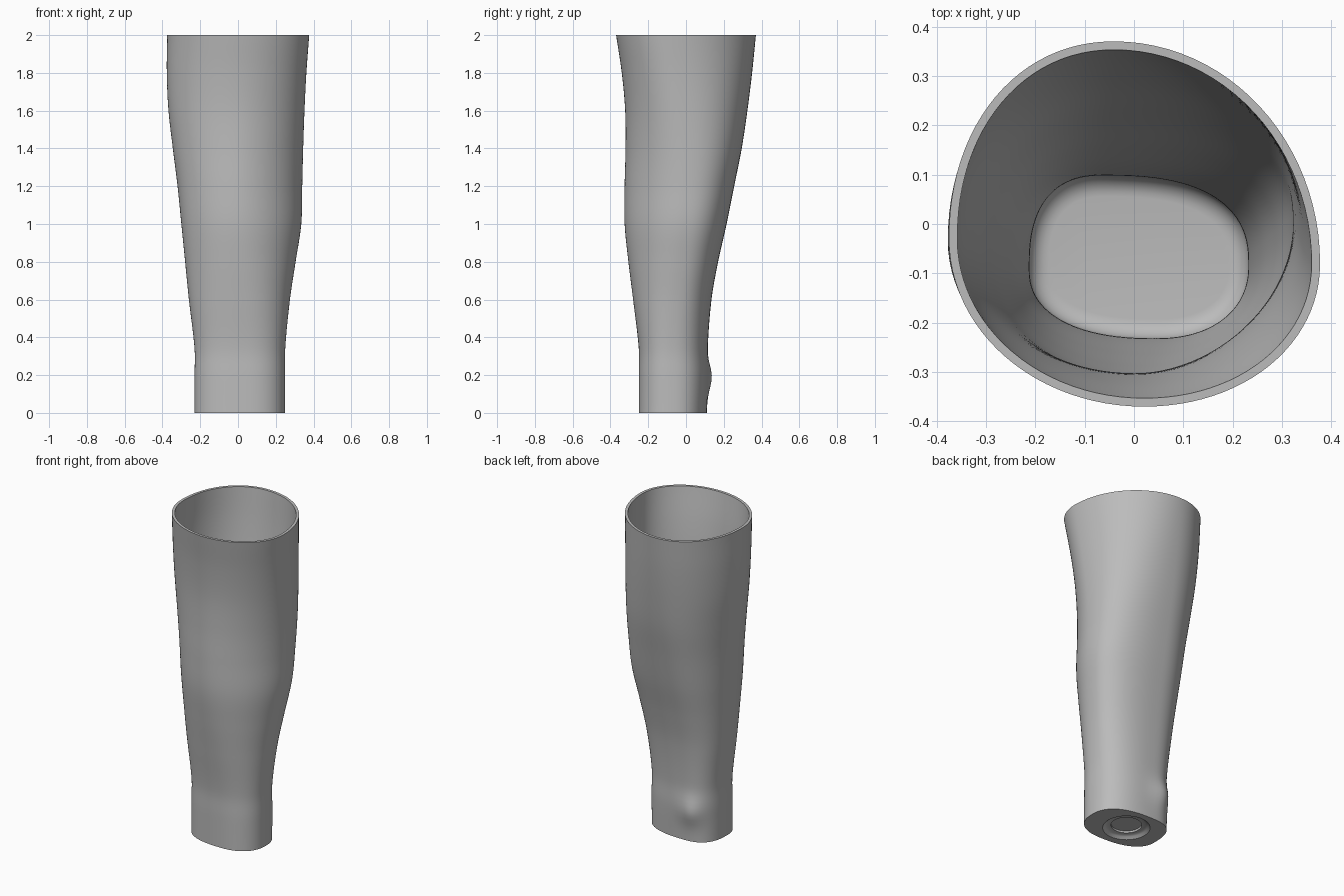
import bpy, bmesh, math

if "Cube" in bpy.data.objects:
    bpy.data.objects.remove(bpy.data.objects["Cube"])

SEGMENTS, LAYERS, WALL, FLOOR = 96, 70, 0.017, 0.05

# Silhouette limits by height: z, left x, right x, front y, back y
LIMITS = [
    (0, -.23, .25, -.25, .11), (.2, -.23, .25, -.25, .118),
    (.34, -.23, .25, -.25, .115), (.6, -.26, .275, -.28, .135),
    (.8, -.28, .305, -.305, .17), (1, -.3, .335, -.325, .215),
    (1.2, -.32, .34, -.325, .255), (1.4, -.345, .345, -.32, .295),
    (1.6, -.368, .352, -.322, .325), (1.8, -.377, .362, -.34, .35),
    (2, -.375, .377, -.37, .37),
]
# Where the limits are touched (y right, x back, y left, x front), then
# the corner fullness of the four quadrants, anticlockwise from back right
CORNERS = [
    (0, -.08, -.05, -.09, .05, 2.5, 2.7, 2.4, 2.3),
    (.4, -.08, -.05, -.09, .04, 2.5, 2.6, 2.3, 2.2),
    (1.25, 0, -.04, -.05, 0, 2.5, 2.1, 2, 1.85),
    (2, -.08, -.04, -.03, .02, 2, 2.1, 2, 2.05),
]


def sample(table, z):
    """Smooth interpolation of the table rows at height z."""
    i = 0
    while i < len(table) - 2 and z > table[i + 1][0]:
        i += 1
    a, b = table[i], table[i + 1]
    before, after = table[max(i - 1, 0)], table[min(i + 2, len(table) - 1)]
    h = b[0] - a[0]
    t = (z - a[0]) / h
    out = []
    for k in range(1, len(a)):
        m0 = (b[k] - before[k]) / (b[0] - before[0]) * h
        m1 = (after[k] - a[k]) / (after[0] - a[0]) * h
        d = b[k] - a[k]
        out.append(a[k] + t * (m0 + t * (3 * d - 2 * m0 - m1 + t * (m0 + m1 - 2 * d))))
    return out


def section(z, inset=0.0):
    """One closed cross-section made of four rounded quadrants."""
    left, right, front, back = sample(LIMITS, z)
    y_right, x_back, y_left, x_front, *full = sample(CORNERS, z)
    points = []
    for s in range(SEGMENTS):
        angle = 2 * math.pi * s / SEGMENTS
        c, n = math.cos(angle), math.sin(angle)
        power = 2 / full[s * 4 // SEGMENTS]
        cx = x_back if n >= 0 else x_front
        cy = y_right if c >= 0 else y_left
        rx = (right if c >= 0 else left) - cx
        ry = (back if n >= 0 else front) - cy
        x = cx + (abs(rx) - inset) * math.copysign(abs(c) ** power, c)
        y = cy + (abs(ry) - inset) * math.copysign(abs(n) ** power, n)
        # ankle knob on the back left corner
        bump = .028 * math.exp(-((x + .1) / .07) ** 2 - ((y - .09) / .07) ** 2
                               - ((z - .19) / .08) ** 2)
        points.append((x - .5 * bump, y + .85 * bump, z))
    return points


def circle(radius, z):
    return [(radius * math.cos(2 * math.pi * s / SEGMENTS),
             -.068 + radius * math.sin(2 * math.pi * s / SEGMENTS), z)
            for s in range(SEGMENTS)]


# Stepped round recess under the base, from its disc out to the base edge
rings = [circle(.088, .03), circle(.088, .018), circle(.112, .018),
         circle(.122, .012), circle(.136, 0)]
# Outer skin, bottom to top
rings += [section(2 * i / LAYERS) for i in range(LAYERS + 1)]
# Inner skin, top to bottom, ending in a rounded floor
fillet = .04
for i in range(LAYERS + 1):
    rings.append(section(2 - (2 - FLOOR - fillet) * i / LAYERS, WALL))
for i in range(1, 7):
    a = math.pi / 2 * i / 6
    ring = section(FLOOR + fillet * (1 - math.sin(a)),
                   WALL + fillet * (1 - math.cos(a)))
    rings.append(ring)

bm = bmesh.new()
loops = [[bm.verts.new(p) for p in ring] for ring in rings]
for lower, upper in zip(loops, loops[1:]):
    for s in range(SEGMENTS):
        e = (s + 1) % SEGMENTS
        bm.faces.new((lower[s], lower[e], upper[e], upper[s]))
bm.faces.new(loops[0][::-1])
bm.faces.new(loops[-1])
bmesh.ops.recalc_face_normals(bm, faces=bm.faces)
mesh = bpy.data.meshes.new("leg_shell")
bm.to_mesh(mesh)
bm.free()
leg = bpy.data.objects.new("leg_shell", mesh)
bpy.context.collection.objects.link(leg)

# Plain grey finish
grey = bpy.data.materials.new("light_grey")
grey.use_nodes = True
colour = (.5, .5, .5, 1)
grey.diffuse_color = colour
grey.node_tree.nodes["Principled BSDF"].inputs["Base Color"].default_value = colour
mesh.materials.append(grey)

bpy.ops.object.select_all(action="DESELECT")
leg.select_set(True)
bpy.context.view_layer.objects.active = leg
bpy.ops.object.shade_smooth_by_angle(angle=math.radians(35))
